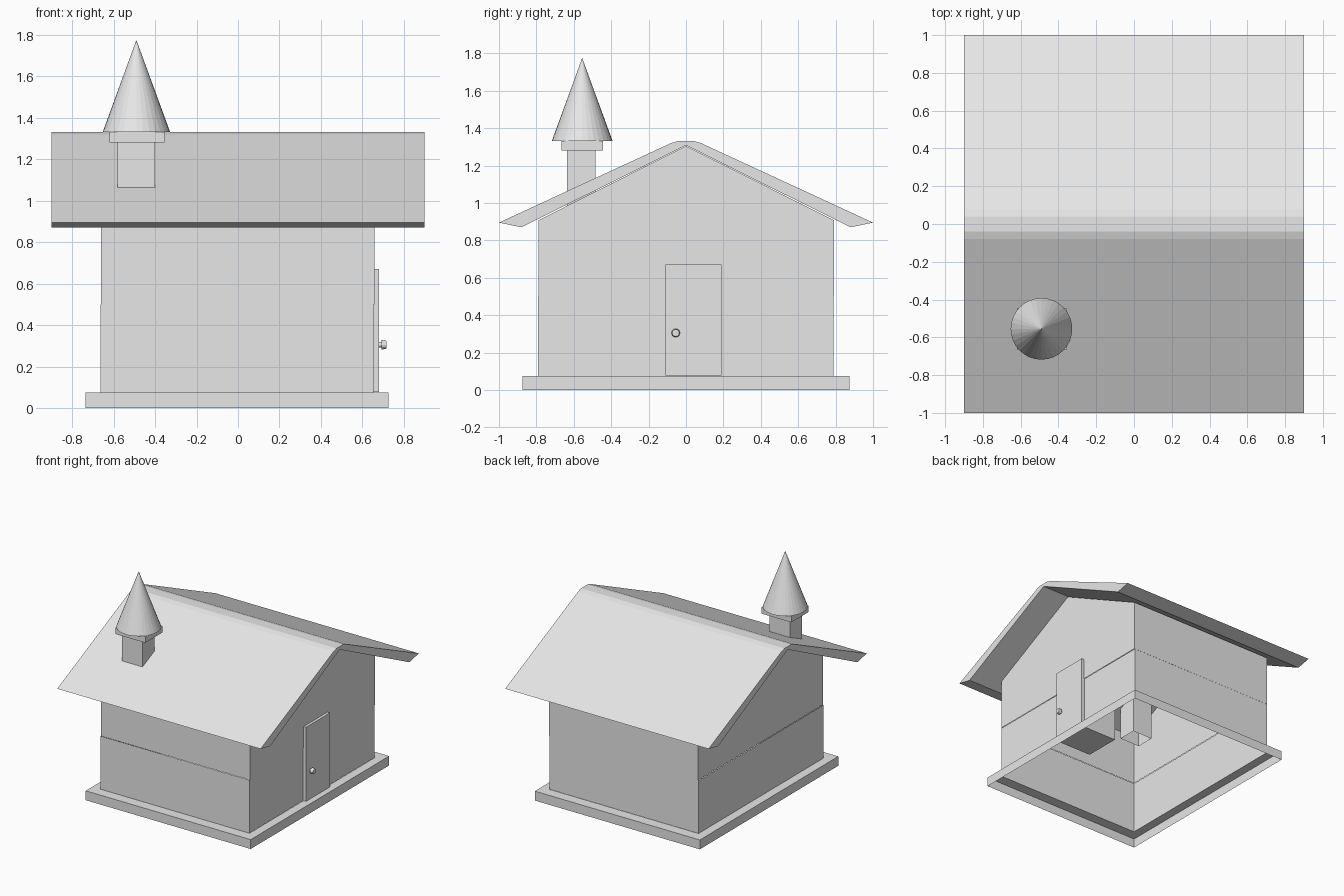
import bpy, bmesh, math
from mathutils import Matrix

if "Cube" in bpy.data.objects:
    bpy.data.objects.remove(bpy.data.objects["Cube"])

grey = bpy.data.materials.new("plain_grey")
grey.diffuse_color = (0.8, 0.8, 0.8, 1)
grey.use_nodes = True
grey.node_tree.nodes["Principled BSDF"].inputs["Base Color"].default_value = grey.diffuse_color


def finish(name, bm, normals=True):
    if normals:
        bmesh.ops.recalc_face_normals(bm, faces=bm.faces[:])
    mesh = bpy.data.meshes.new(name)
    bm.to_mesh(mesh)
    bm.free()
    mesh.materials.append(grey)
    ob = bpy.data.objects.new(name, mesh)
    bpy.context.collection.objects.link(ob)
    return ob


def rect(bm, x0, x1, y0, y1, z):
    return [bm.verts.new(p) for p in
            ((x0, y0, z), (x1, y0, z), (x1, y1, z), (x0, y1, z))]


def bridge(bm, a, b):
    for i in range(len(a)):
        j = (i + 1) % len(a)
        bm.faces.new((a[i], a[j], b[j], b[i]))


def box(name, x, y, z, closed=True):
    bm = bmesh.new()
    a, b = rect(bm, *x, *y, z[0]), rect(bm, *x, *y, z[1])
    bridge(bm, a, b)
    if closed:
        bm.faces.new(a[::-1])
        bm.faces.new(b)
    return finish(name, bm, closed)


def cone(name, r1, r2, depth, sides, matrix):
    bm = bmesh.new()
    bmesh.ops.create_cone(bm, cap_ends=True, segments=sides, radius1=r1,
                          radius2=r2, depth=depth, matrix=matrix)
    return finish(name, bm)


# Hollow plinth: outer skirt and top ledge, open underneath
bm = bmesh.new()
low = rect(bm, -0.735, 0.725, -0.875, 0.875, 0)
top = rect(bm, -0.735, 0.725, -0.875, 0.875, 0.075)
inner = rect(bm, -0.663, 0.655, -0.79, 0.79, 0.075)
bridge(bm, low, top)
bridge(bm, top, inner)
finish("plinth", bm, False)

# Lower wall shell
box("lower_walls", (-0.664, 0.654), (-0.791, 0.789), (0.075, 0.5), False)

# Upper wall shell, set off slightly, with gable ends
bm = bmesh.new()
a = rect(bm, -0.66, 0.658, -0.788, 0.79, 0.5)
b = rect(bm, -0.66, 0.658, -0.788, 0.79, 0.908)
bridge(bm, a, b)
for x, i, j in ((0.658, 1, 2), (-0.66, 3, 0)):
    peak = bm.verts.new((x, 0, 1.305))
    bm.faces.new((b[i], b[j], peak))
finish("upper_walls", bm, False)

# Roof: mirrored profile with a softened ridge, extruded along x
half = [(0.88, 0.87), (1.0, 0.895), (0.08, 1.32), (0.04, 1.332)]
profile = [(0, 1.308)] + half + [(-y, z) for y, z in reversed(half)]
bm = bmesh.new()
ends = [[bm.verts.new((x, y, z)) for y, z in profile] for x in (-0.9, 0.9)]
bridge(bm, *ends)
for e in ends:
    bm.faces.new(e)
finish("roof", bm)

# Door block reaching into the house, and its knob
box("door", (0.35, 0.68), (-0.11, 0.19), (0.077, 0.67))
side = Matrix.Rotation(math.pi / 2, 4, 'Y')
cone("knob_stem", 0.014, 0.014, 0.03, 12,
     Matrix.Translation((0.69, -0.055, 0.305)) @ side)
cone("knob_head", 0.023, 0.019, 0.023, 12,
     Matrix.Translation((0.704, -0.055, 0.305)) @ side)

# Chimney: open shaft, cap plate and pointed hood
box("chimney_shaft", (-0.58, -0.4), (-0.635, -0.485), (0.73, 1.28), False)
box("chimney_cap", (-0.62, -0.355), (-0.665, -0.445), (1.28, 1.33))
cone("chimney_hood", 0.163, 0, 0.445, 32,
     Matrix.Translation((-0.49, -0.555, 1.5525)))
